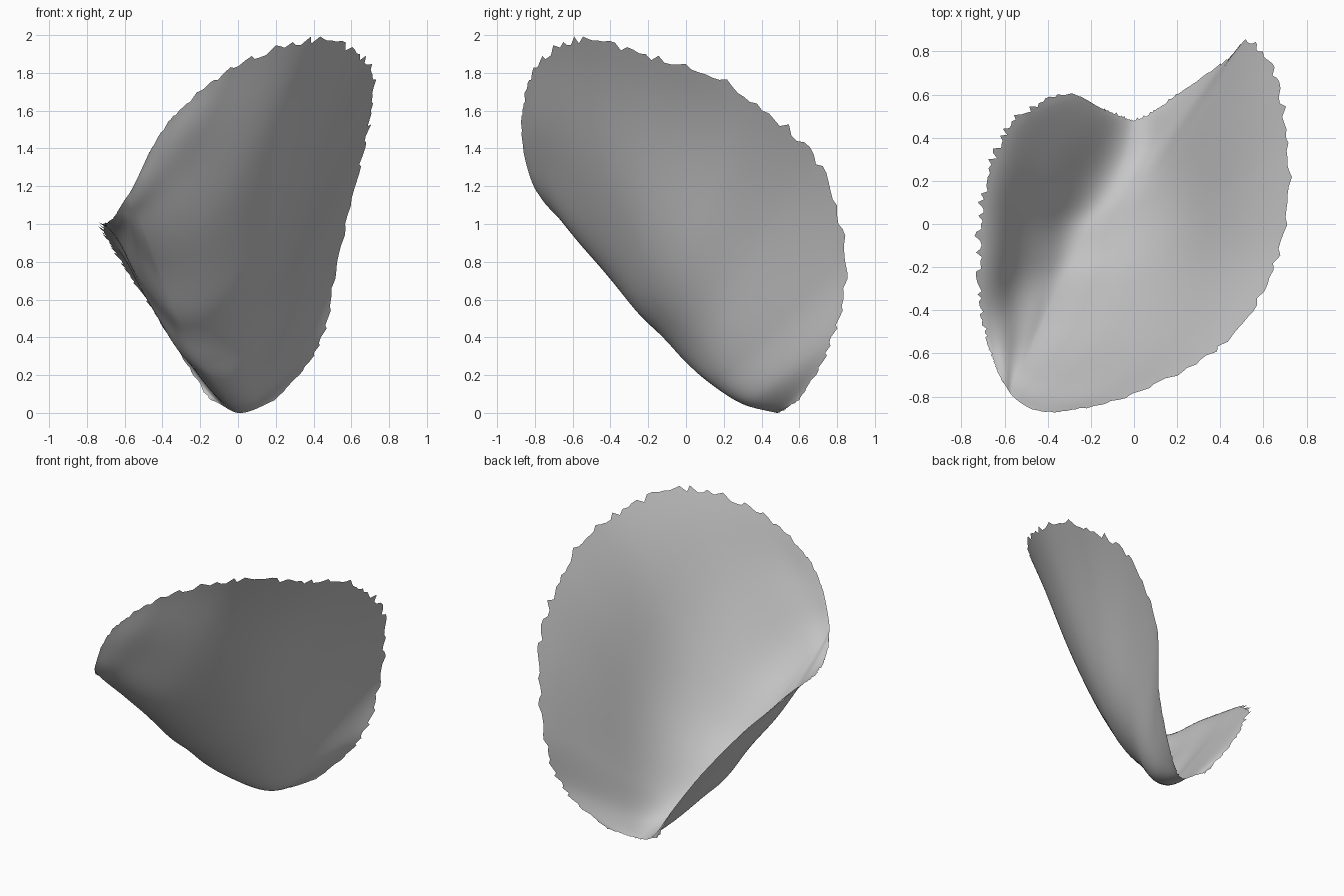
import bpy, bmesh, math, random
from mathutils import Vector

random.seed(4)
cube = bpy.data.objects.get("Cube")
if cube:
    bpy.data.objects.remove(cube)

# Cross-sections along the fold: short wing rim, fold line, tall wing rim
STATIONS = [
    ((-.15, .53, .07), (0, .48, 0), (.2, .6, .07)),
    ((-.3, .6, .31), (-.04, .3, .05), (.43, .76, .36)),
    ((-.53, .5, .67), (-.11, .12, .16), (.53, .85, .8)),
    ((-.65, .31, .85), (-.19, 0, .27), (.65, .69, 1.32)),
    ((-.71, .05, .95), (-.26, -.14, .41), (.72, .3, 1.69)),
    ((-.72, -.2, .99), (-.34, -.28, .56), (.66, -.17, 1.88)),
    ((-.7, -.42, 1.0), (-.43, -.47, .79), (.4, -.57, 1.97)),
    ((-.67, -.57, 1.02), (-.51, -.65, 1.0), (0, -.79, 1.84)),
    ((-.64, -.66, 1.06), (-.55, -.74, 1.1), (-.32, -.87, 1.59)),
    ((-.61, -.73, 1.11), (-.57, -.79, 1.17), (-.47, -.86, 1.38)),
]
STEPS, SIDE = 120, 24


def along(column, t):
    """Smooth curve through one column of the stations, t from 0 to 1."""
    last = len(STATIONS) - 1
    i = min(int(t * last), last - 1)
    f = t * last - i
    p = [Vector(STATIONS[max(0, min(last, i + k))][column]) for k in (-1, 0, 1, 2)]
    return (p[1] + (p[2] - p[0]) * f / 2
            + (p[0] * 2 - p[1] * 5 + p[2] * 4 - p[3]) * f * f / 2
            + (p[1] * 3 - p[0] - p[2] * 3 + p[3]) * f ** 3 / 2)


def wing(fold, rim, tangent, inward, lift):
    """Curve from the fold to a rim, leaving the fold along its tangent."""
    reach = (rim - fold).length
    b = fold + tangent * reach * .25
    c = fold.lerp(rim, .6) + inward * reach * lift
    curve = []
    for k in range(SIDE + 1):
        s = k / SIDE
        curve.append(fold * (1 - s) ** 3 + b * 3 * s * (1 - s) ** 2
                     + c * 3 * s * s * (1 - s) + rim * s ** 3)
    # Ragged edge
    jag = random.uniform(-.022, .028) * min(1, reach + .2)
    curve[-1] += (rim - c).normalized() * jag
    return curve


def section(t):
    """Points from the short wing's rim, round the fold, to the tall wing's rim."""
    left, fold, right = (along(k, t) for k in range(3))
    to_l, to_r = (left - fold).normalized(), (right - fold).normalized()
    tangent, inward = (to_r - to_l).normalized(), (to_r + to_l).normalized()
    short = wing(fold, left, -tangent, inward, .12)
    tall = wing(fold, right, tangent, inward, -.045)
    return short[:0:-1] + tall


def ripple(t, w):
    """Gentle creases running mostly along the fold."""
    fade = math.sin(math.pi * t)
    return fade * (.008 * math.sin(13 * w + 4 * t) * math.sin(7 * t + 2 * w)
                   + .004 * math.sin(23 * w - 9 * t + 1) + .003 * math.sin(31 * t + 8 * w))


# Folded sheet, open at both ends of the fold
bm = bmesh.new()
rows = [[bm.verts.new(p) for p in section(i / STEPS)] for i in range(STEPS + 1)]
for a, b in zip(rows, rows[1:]):
    for k in range(len(a) - 1):
        bm.faces.new((a[k], a[k + 1], b[k + 1], b[k]))
bm.normal_update()
moves = [(v, v.normal * ripple(i / STEPS, k / (2 * SIDE)))
         for i, row in enumerate(rows) for k, v in enumerate(row)]
for v, offset in moves:
    v.co += offset
for v in rows[0][::2]:
    v.co.y += random.uniform(-.008, .012)

mesh = bpy.data.meshes.new("folded_sheet")
bm.to_mesh(mesh)
bm.free()
sheet = bpy.data.objects.new("folded_sheet", mesh)
bpy.context.collection.objects.link(sheet)

# Plain grey
grey = bpy.data.materials.new("plain_grey")
grey.use_nodes = True
grey.diffuse_color = (.57, .57, .57, 1)
grey.node_tree.nodes["Principled BSDF"].inputs["Base Color"].default_value = (.57, .57, .57, 1)
mesh.materials.append(grey)
for poly in mesh.polygons:
    poly.use_smooth = True
